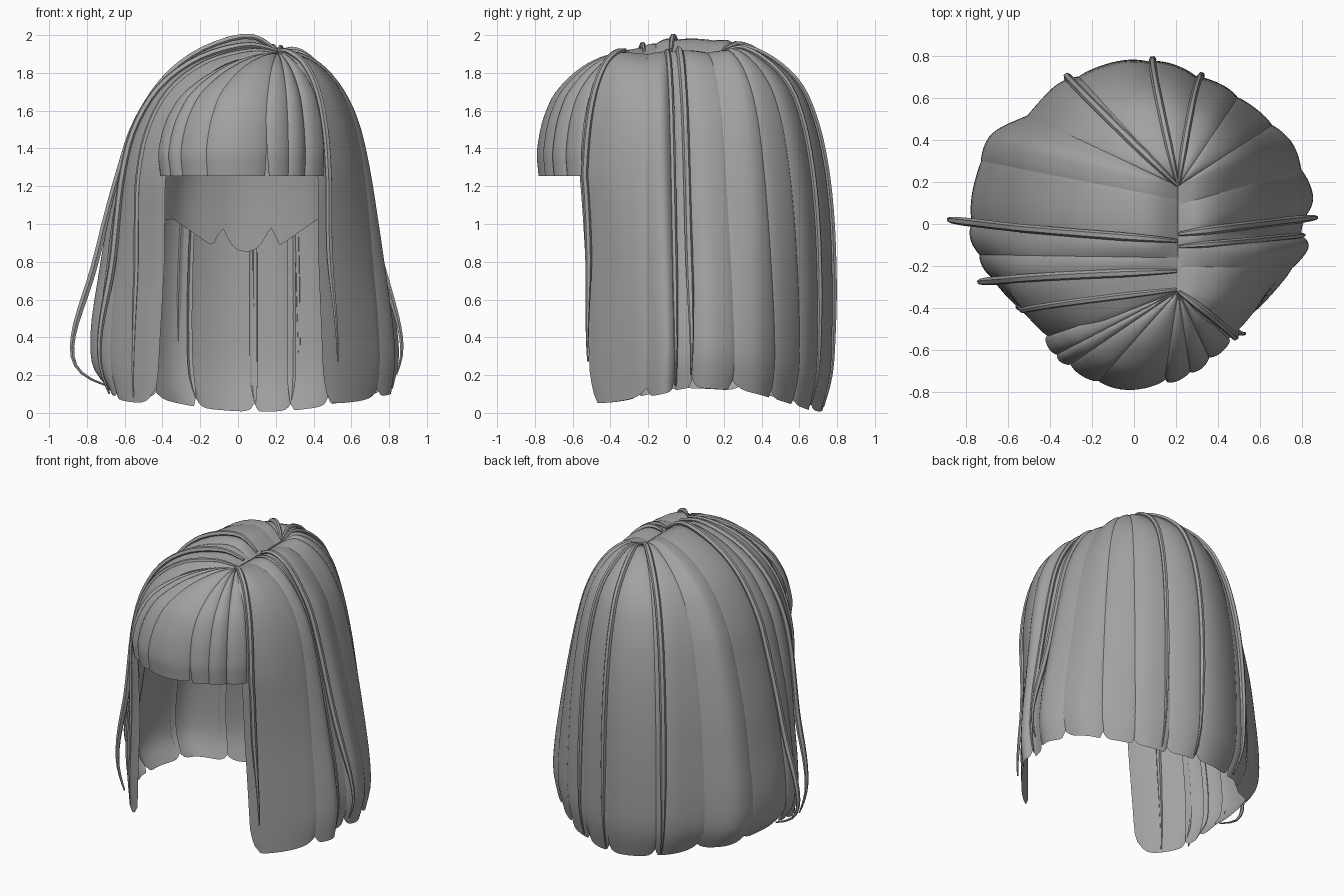
import bpy, math, random
from mathutils import Vector

if "Cube" in bpy.data.objects:
    bpy.data.objects.remove(bpy.data.objects["Cube"])

random.seed(4)

hair = bpy.data.materials.new("hair_grey")
hair.diffuse_color = (0.36, 0.36, 0.36, 1)
hair.use_nodes = True
hair.node_tree.nodes["Principled BSDF"].inputs["Base Color"].default_value = hair.diffuse_color

# Plan outline, counter-clockwise from the front right corner
OUTLINE = [(.45, -.56), (.65, -.35), (.82, -.13), (.79, -.02), (.84, .13), (.78, .33),
           (.69, .45), (.55, .56), (.41, .66), (.2, .745), (0, .775), (-.2, .735),
           (-.35, .67), (-.5, .53), (-.68, .41), (-.75, .2), (-.775, 0), (-.74, -.15),
           (-.63, -.32), (-.43, -.55), (-.3, -.67), (-.1, -.765), (.1, -.765), (.3, -.69)]

# Fall of the hair from parting to hem: (share of the way out, height)
CORNER = [(0, 1.9), (.2, 1.9), (.5, 1.84), (.75, 1.7), (.9, 1.5), (.97, 1.25),
          (.98, 1.0), (.98, .75), (.99, .5), (1, .25), (1, .05)]
RIGHT = [(0, 1.89), (.14, 1.91), (.3, 1.85), (.45, 1.72), (.58, 1.55), (.69, 1.3),
         (.8, 1.0), (.89, .75), (.97, .5), (1, .3), (.95, .13)]
BACK = [(0, 1.89), (.2, 1.93), (.47, 1.86), (.7, 1.73), (.84, 1.54), (.93, 1.3),
        (.98, 1.03), (1, .74), (1, .45), (.98, .2), (.9, .005)]
LEFT = [(0, 1.9), (.15, 1.98), (.4, 1.91), (.6, 1.76), (.75, 1.53), (.83, 1.3),
        (.91, 1.0), (.96, .72), (1, .45), (.99, .25), (.9, .13)]
FRINGE = [(0, 1.9), (.2, 1.89), (.45, 1.84), (.65, 1.77), (.82, 1.68), (.92, 1.58),
          (.97, 1.5), (1, 1.42), (1.01, 1.36), (1, 1.3), (.99, 1.255)]
KEYS = [(0, CORNER), (3.5, RIGHT), (9.5, BACK), (16, LEFT), (19, CORNER)]


def spline(pts, t, closed=False):
    """Smooth curve through a list of 2D points."""
    n = len(pts)
    i = math.floor(t)
    if not closed:
        i = max(0, min(n - 2, i))
    f = t - i
    pick = (lambda k: Vector(pts[k % n])) if closed else (lambda k: Vector(pts[max(0, min(n - 1, k))]))
    a, b, c, d = (pick(i + k) for k in (-1, 0, 1, 2))
    return .5 * (2 * b + (c - a) * f + (2 * a - 5 * b + 4 * c - d) * f * f
                 + (3 * b - a - 3 * c + d) * f ** 3)


def fall(u, t, fringe):
    if fringe:
        return spline(FRINGE, t)
    u = max(0, min(19, u))
    for (u0, p0), (u1, p1) in zip(KEYS, KEYS[1:]):
        if u <= u1:
            w = (u - u0) / (u1 - u0)
            w = w * w * (3 - 2 * w)
            return spline(p0, t).lerp(spline(p1, t), w)


def surface(u, t, lift=0.0, fringe=False):
    """Point on the hair at place u round the head and t (0-10) down it."""
    out = spline(OUTLINE, u, True)
    root = Vector((.21, max(-.32, min(.18, .62 * out.y - .07))))
    s, z = fall(u, t, fringe)
    radial = (out - root).normalized()
    p = root.lerp(out, s) + radial * lift * s
    if not fringe:
        # the front edge of the side hair sweeps back toward the hem
        near = max(0, 1 - min(abs(u), abs(19 - u)) / 1.5)
        p.y += .075 * near * max(0, (t - 5) / 5) ** .7
        p.x += math.copysign(.03, p.x) * near * max(0, (t - 6.5) / 3.5)
    return Vector((p.x, p.y, z + lift * (1 - s)))


def add_mesh(name, verts, faces):
    me = bpy.data.meshes.new(name)
    me.from_pydata(verts, [], faces)
    ob = bpy.data.objects.new(name, me)
    bpy.context.collection.objects.link(ob)
    me.materials.append(hair)
    bpy.context.view_layer.objects.active = ob
    ob.select_set(True)
    bpy.ops.object.shade_smooth_by_angle(angle=math.radians(50))
    ob.select_set(False)
    return ob


def sheet(name, cols, rows, point):
    """Grid surface, columns left to right and rows downward."""
    verts = [point(i / cols, j / rows) for i in range(cols + 1) for j in range(rows + 1)]
    r = rows + 1
    faces = [(i * r + j, i * r + j + 1, i * r + r + j + 1, i * r + r + j)
             for i in range(cols) for j in range(rows)]
    return add_mesh(name, verts, faces)


def lock(name, u0, u1, fringe=False, gaps=(0, 0)):
    """One gently bulging lock with overlapping edges and a notched hem."""
    layer = random.uniform(-.003, .005)
    tilt = random.choice((-1, 1)) * random.uniform(.004, .010)
    cut = 0 if fringe else random.uniform(.2, .5)
    skew = random.uniform(.15, .85)
    over = .04 if fringe else .1

    def point(v, w):
        edge = abs(v - skew) / (skew if v < skew else 1 - skew)
        t = w * (10 - cut * edge ** 6)
        u = u0 - over + v * (u1 - u0 + 2 * over)
        # slits and hem points: edges draw apart near the bottom
        open_up = max(0, (t - 5) / 5) if fringe else max(0, (t - 9.2) / .8)
        u += open_up * (gaps[0] * (1 - v) ** 4 - gaps[1] * v ** 4)
        bulge = .022 * max(0, math.sin(math.pi * v)) ** .6 - .014 + tilt * (v - .5) * 2
        return surface(u, t, (bulge + layer) * min(1, .25 + t / 2), fringe)
    sheet(name, 14, 36, point)


# Side and back locks
SIDE = [0, 1.6, 2.6, 3.4, 4.6, 6.2, 7.4, 8.6, 9.6, 11.45, 13, 14.5, 16.1, 17, 17.7, 19]
for k, (a, b) in enumerate(zip(SIDE, SIDE[1:])):
    lock(f"side_lock_{k + 1}", a, b, False, (.14, .14))

# Fringe locks, cut straight above the eyes, with one open slit
FRONT = [19, 19.5, 19.95, 20.65, 22.25, 22.85, 23.4, 24]
for k, (a, b) in enumerate(zip(FRONT, FRONT[1:])):
    lock(f"fringe_lock_{k + 1}", a, b, True,
         (.1 if k == 4 else 0, .1 if k == 3 else 0))


# Inner cap behind the face, with a scalloped lower edge
def cap_point(v, w):
    u = .3 + v * 18.4
    d = abs(spline(OUTLINE, u, True).x * .95 - .03)
    if d < .13:
        low = .86 + .13 * (d / .13) ** 2.5
    elif d < .18:
        low = .99 - .1 * (d - .13) / .05
    else:
        low = min(1.04, .89 + .15 * (d - .18) / .23)
    t_end = 6 + (1.03 - low) / .28
    return surface(u, w * t_end, -.035 * min(1, w * 3))


sheet("inner_cap", 150, 16, cap_point)


def strand(name, u0, u1, radius, lift=.016, flare=0.0, t0=0.1, t1=9.8, curl=0.0):
    """Thin round strand lying on the hair, flaring away near its end."""
    n, sides = 36, 6
    path = []
    for k in range(n + 1):
        f = k / n
        t = t0 + (t1 - t0) * f
        off = lift + flare * math.exp(-((t - 8.6) / 1.5) ** 2)
        off -= curl * max(0, t - 9.3) ** 2
        path.append(surface(u0 + (u1 - u0) * f, t, off))
    verts, faces = [], []
    for k, p in enumerate(path):
        tan = (path[min(n, k + 1)] - path[max(0, k - 1)]).normalized()
        out = Vector((p.x - .2, p.y, .3 + max(0, p.z - 1.5) * 3))
        side = tan.cross(out).normalized()
        up = side.cross(tan)
        r = radius * (.25 + .75 * min(1, 4 * (1 - k / n), .3 + 5 * k / n))
        for m in range(sides):
            a = 2 * math.pi * m / sides
            verts.append(p + (side * math.cos(a) + up * math.sin(a)) * r)
    for k in range(n):
        for m in range(sides):
            m2 = (m + 1) % sides
            faces.append((k * sides + m, k * sides + m2,
                          (k + 1) * sides + m2, (k + 1) * sides + m))
    faces += [tuple(range(sides))[::-1], tuple(n * sides + m for m in range(sides))]
    add_mesh(name, verts, faces)


# Loose strands on both sides, the back and the front corners
strand("left_loose_strand", 16.1, 15.9, .02, flare=.085, curl=.2)
strand("left_front_strand", 17.6, 17.85, .02, flare=.06)
strand("left_thin_strand", 18.3, 18.5, .016, lift=.008)
strand("right_loose_strand", 3.4, 3.3, .02, flare=.05, t1=9.5)
strand("right_side_strand", 2.6, 2.7, .016, lift=.008)
strand("back_left_strand", 11.8, 11.7, .02, lift=.012)
strand("back_strand", 9.65, 9.5, .018, lift=.012)
strand("back_right_strand", 8.6, 8.4, .016, lift=.008)
strand("right_front_strand", .2, .1, .018, flare=.04, t1=8.9)
